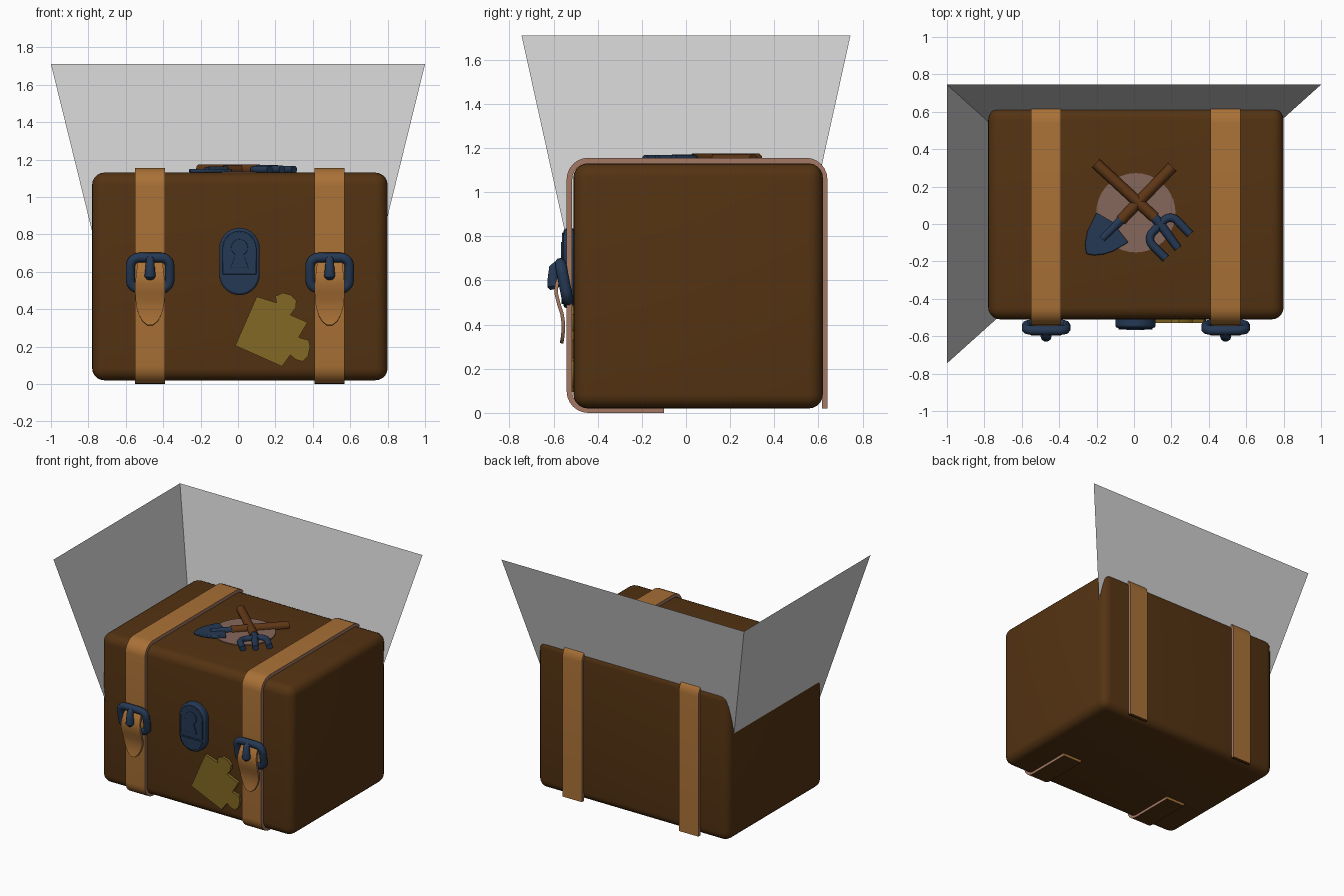
import bpy, bmesh, math
from mathutils import Vector

if "Cube" in bpy.data.objects:
    bpy.data.objects.remove(bpy.data.objects["Cube"])


def material(name, rgb):
    m = bpy.data.materials.new(name)
    m.diffuse_color = (*rgb, 1)
    m.use_nodes = True
    m.node_tree.nodes["Principled BSDF"].inputs["Base Color"].default_value = m.diffuse_color
    return m


LEATHER = material("dark leather", (0.089, 0.033, 0.006))
TAN = material("tan strap", (0.40, 0.165, 0.037))
EDGE = material("strap edge", (0.37, 0.19, 0.125))
METAL = material("blue metal", (0.018, 0.040, 0.088))
YELLOW = material("yellow patch", (0.23, 0.14, 0.018))
WOOD = material("handle wood", (0.115, 0.038, 0.008))
DISC = material("disc", (0.24, 0.135, 0.105))
GREY = material("grey panel", (0.62, 0.62, 0.62))


def add(name, bm, mats, smooth=True):
    bmesh.ops.recalc_face_normals(bm, faces=bm.faces)
    me = bpy.data.meshes.new(name)
    bm.to_mesh(me)
    bm.free()
    ob = bpy.data.objects.new(name, me)
    bpy.context.collection.objects.link(ob)
    for m in mats:
        me.materials.append(m)
    if smooth:
        shade(ob)
    return ob


def select(ob):
    bpy.ops.object.select_all(action='DESELECT')
    ob.select_set(True)
    bpy.context.view_layer.objects.active = ob


def shade(ob):
    select(ob)
    bpy.ops.object.shade_smooth_by_angle(angle=math.radians(40))


def bevel(ob, width, segments):
    mod = ob.modifiers.new("bevel", 'BEVEL')
    mod.width, mod.segments = width, segments
    mod.limit_method = 'ANGLE'
    mod.angle_limit = math.radians(40)


def rounded(pts, r, steps=6, closed=False):
    """Round the corners of a 2D path."""
    pts = [Vector(p) for p in pts]
    out = []
    for i, p in enumerate(pts):
        if not closed and i in (0, len(pts) - 1):
            out.append(p)
            continue
        a = p + (pts[i - 1] - p).normalized() * r
        b = p + (pts[(i + 1) % len(pts)] - p).normalized() * r
        c = a + b - p
        for k in range(steps + 1):
            t = k / steps * math.pi / 2
            out.append(c + (b - c) * math.sin(t) + (a - c) * math.cos(t))
    return out


def ribbon(name, path, widths, thick, x):
    """Flat band along a (y, z) path with pale side edges."""
    bm = bmesh.new()
    rings = []
    for i, p in enumerate(path):
        d = (path[min(i + 1, len(path) - 1)] - path[max(i - 1, 0)]).normalized()
        n = Vector((-d.y, d.x)) * thick / 2
        rings.append([bm.verts.new((x + s * widths[i] / 2, *(p + n * k)))
                      for s, k in ((-1, 1), (1, 1), (1, -1), (-1, -1))])
    for a, b in zip(rings, rings[1:]):
        for j in range(4):
            bm.faces.new((a[j], a[(j + 1) % 4], b[(j + 1) % 4], b[j]))
    bm.faces.new(rings[0])
    bm.faces.new(rings[-1])
    bmesh.ops.recalc_face_normals(bm, faces=bm.faces)
    for f in bm.faces:
        if abs(f.normal.x) > 0.5:
            f.material_index = 1
        elif f.calc_center_median().z < 0.03 and f.normal.z < -0.95:
            f.material_index = 2      # dark underside
    return add(name, bm, [TAN, EDGE, LEATHER])


def tube(name, pts, radius, mat, closed=False, radii=None):
    cu = bpy.data.curves.new(name, 'CURVE')
    cu.dimensions = '3D'
    cu.bevel_depth, cu.bevel_resolution, cu.use_fill_caps = radius, 3, True
    sp = cu.splines.new('POLY')
    sp.points.add(len(pts) - 1)
    for i, p in enumerate(pts):
        sp.points[i].co = (*p, 1)
        sp.points[i].radius = radii[i] if radii else 1
    sp.use_cyclic_u = closed
    ob = bpy.data.objects.new(name, cu)
    bpy.context.collection.objects.link(ob)
    cu.materials.append(mat)
    select(ob)
    bpy.ops.object.convert(target='MESH')
    shade(bpy.context.object)
    return bpy.context.object


def plate(name, outline, low, high, mat, front=True, round_edge=0):
    """Extruded outline, facing the front (x, z) or the top (x, y)."""
    bm = bmesh.new()
    place = (lambda p, h: (p[0], h, p[1])) if front else (lambda p, h: (p[0], p[1], h))
    f = bm.faces.new([bm.verts.new(place(p, low)) for p in outline])
    ext = bmesh.ops.extrude_face_region(bm, geom=[f])
    d = Vector(place((0, 0), high - low))
    bmesh.ops.translate(bm, vec=d, verts=[v for v in ext['geom'] if isinstance(v, bmesh.types.BMVert)])
    ob = add(name, bm, [mat])
    if round_edge:
        bevel(ob, round_edge, 2)
    return ob


def arc(cx, cy, r, a0, a1, n):
    return [(cx + r * math.cos(math.radians(a0 + (a1 - a0) * i / n)),
             cy + r * math.sin(math.radians(a0 + (a1 - a0) * i / n))) for i in range(n + 1)]


# Case body
bm = bmesh.new()
bmesh.ops.create_cube(bm, size=1)
for v in bm.verts:
    v.co = Vector((v.co.x * 1.58 + 0.01, v.co.y * 1.13 + 0.055, v.co.z * 1.11 + 0.575))
bmesh.ops.bevel(bm, geom=bm.edges[:], offset=0.065, segments=5, profile=0.5, affect='EDGES')
add("case_body", bm, [LEATHER])

# Flared panels behind and to the left
bm = bmesh.new()
lo = [(-0.727, -0.50, 0.6), (-0.727, 0.50, 0.6), (0.727, 0.50, 0.6)]
hi = [(-1, -0.745, 1.71), (-1, 0.745, 1.71), (1, 0.745, 1.71)]
lo, hi = [[bm.verts.new(p) for p in row] for row in (lo, hi)]
for i in range(2):
    bm.faces.new((lo[i], lo[i + 1], hi[i + 1], hi[i]))
add("flared_panels", bm, [GREY], smooth=False)

# Straps with buckles, prongs and loose ends
band = rounded([(-0.10, 0.0125), (-0.528, 0.0125), (-0.528, 1.143), (0.628, 1.143), (0.628, 0.02)], 0.085)
tail = [Vector(p) for p in ((-0.545, 0.66), (-0.572, 0.62), (-0.586, 0.58), (-0.588, 0.54), (-0.575, 0.49),
                            (-0.562, 0.45), (-0.556, 0.41), (-0.556, 0.37), (-0.56, 0.335), (-0.564, 0.315))]
tail_w = [0.13, 0.14, 0.15, 0.16, 0.16, 0.155, 0.145, 0.12, 0.08, 0.03]
frame = rounded([(-0.105, -0.083), (0.105, -0.083), (0.105, 0.083), (-0.105, 0.083)], 0.045, 5, True)
for side, x in (("left", -0.47), ("right", 0.49)):
    ribbon(side + "_strap", band, [0.16] * len(band), 0.025, x)
    ribbon(side + "_strap_end", tail, tail_w, 0.016, x)
    tube(side + "_buckle", [(x + p.x, -0.552 - 0.2 * p.y, 0.593 + p.y) for p in frame], 0.026, METAL, True)
    tube(side + "_buckle_prong", [(x, -0.575, 0.675), (x, -0.60, 0.655), (x, -0.602, 0.60),
                                  (x, -0.60, 0.575), (x, -0.597, 0.56)],
         0.03, METAL, radii=[0.7, 0.75, 0.9, 1, 0.6])

# Lock: stadium plate, raised face, lower lip and keyhole
def stadium(r, z0, z1):
    return arc(0.008, z1 - r, r, 0, 180, 14) + arc(0.008, z0 + r, r, 180, 360, 14)


plate("lock_plate", stadium(0.108, 0.475, 0.835), -0.50, -0.555, METAL, round_edge=0.012)
plate("lock_face", arc(0.008, 0.727, 0.09, 0, 180, 14) + [(-0.082, 0.585), (0.098, 0.585)],
      -0.55, -0.561, METAL, round_edge=0.004)
plate("lock_lip", [(0.098, 0.575), (-0.082, 0.575)] + arc(0.008, 0.583, 0.09, 185, 355, 14),
      -0.55, -0.563, METAL, round_edge=0.004)
plate("keyhole", arc(0.008, 0.73, 0.045, -60, 240, 14) + [(-0.04, 0.62), (0.056, 0.62)],
      -0.56, -0.567, METAL, round_edge=0.002)

# Jigsaw shaped patch, slightly lifted from the front
patch = [(-0.015, 0.205), (0.10, 0.468), (0.205, 0.435), (0.20, 0.47), (0.24, 0.488), (0.285, 0.475),
         (0.312, 0.445), (0.31, 0.41), (0.28, 0.37), (0.372, 0.33), (0.325, 0.25), (0.345, 0.243),
         (0.378, 0.235), (0.386, 0.20), (0.375, 0.15), (0.345, 0.12), (0.31, 0.13), (0.28, 0.155),
         (0.235, 0.094)]
plate("jigsaw_patch", patch, -0.508, -0.53, YELLOW)

# Disc on the lid
plate("lid_disc", arc(0.01, 0.06, 0.212, 0, 350, 35), 1.128, 1.137, DISC, front=False)

# Crossed trowel and fork
blade = [(-0.20, 0.06), (-0.115, 0.01), (-0.03, -0.098), (-0.11, -0.145), (-0.16, -0.162),
         (-0.215, -0.168), (-0.255, -0.16), (-0.262, -0.11), (-0.25, -0.04)]
plate("trowel_blade", blade, 1.13, 1.15, METAL, front=False, round_edge=0.006)
tube("trowel_shaft", [(-0.03, 0.06, 1.142), (-0.17, -0.08, 1.142)], 0.025, METAL, radii=[1, 0.8])
tube("trowel_handle", [(0.205, 0.305, 1.142), (-0.07, 0.02, 1.142)], 0.03, WOOD)
tube("fork_handle", [(-0.205, 0.325, 1.146), (0.11, 0.035, 1.146)], 0.03, WOOD)
fork = rounded([(0.17, -0.185), (0.065, -0.08), (0.195, 0.055), (0.30, -0.055)], 0.05)
tube("fork_outer_tines", [(*p, 1.146) for p in fork], 0.022, METAL)
tube("fork_middle_tine", [(0.09, 0.055, 1.147), (0.14, 0.0, 1.147), (0.235, -0.13, 1.147)],
     0.025, METAL, radii=[1, 1, 0.85])
